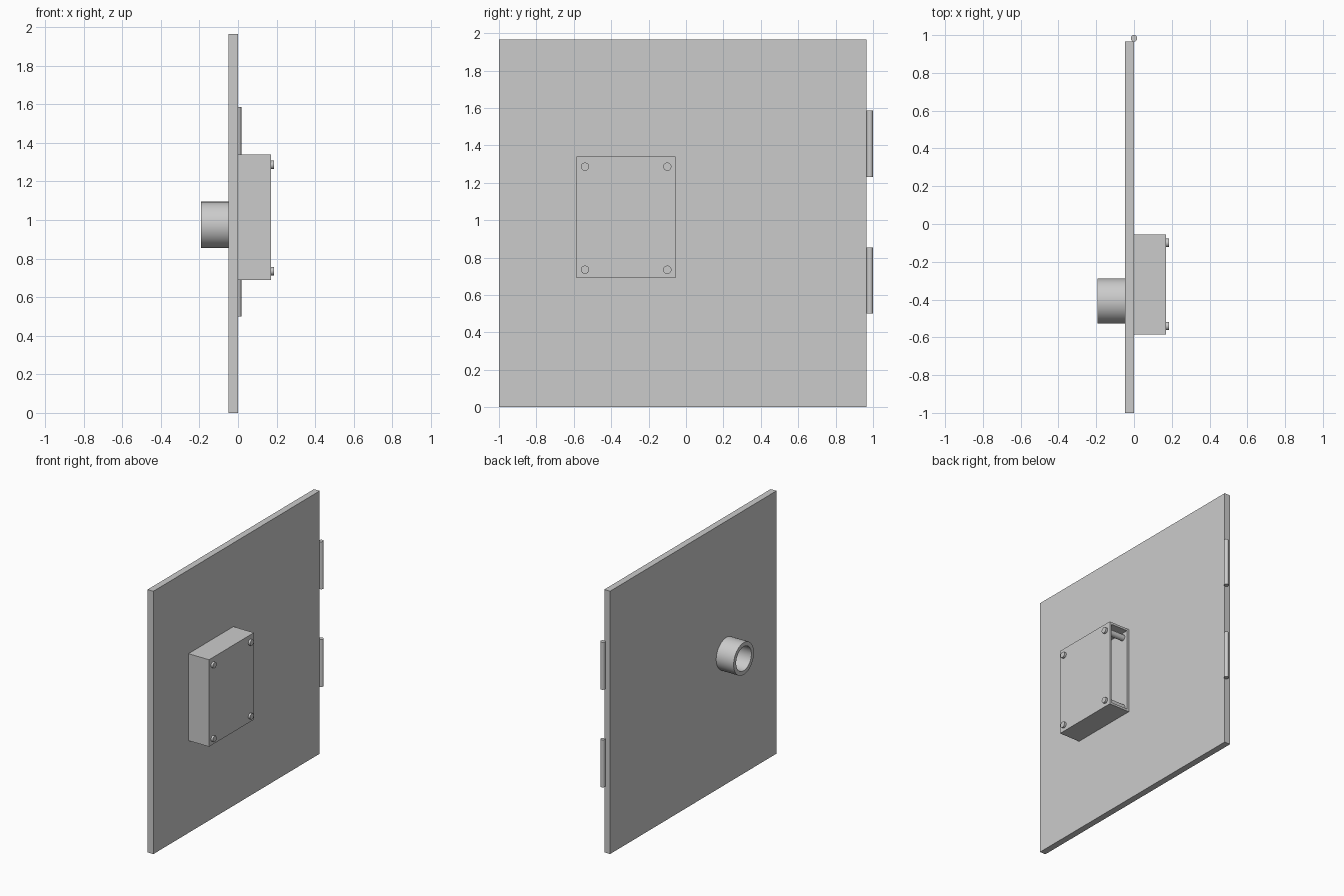
import bpy, bmesh, math
from mathutils import Matrix, Vector

if "Cube" in bpy.data.objects:
    bpy.data.objects.remove(bpy.data.objects["Cube"])


def finish(bm, name, smooth=False):
    bmesh.ops.recalc_face_normals(bm, faces=bm.faces)
    mesh = bpy.data.meshes.new(name)
    bm.to_mesh(mesh)
    bm.free()
    ob = bpy.data.objects.new(name, mesh)
    bpy.context.collection.objects.link(ob)
    if smooth:
        bpy.ops.object.select_all(action='DESELECT')
        ob.select_set(True)
        bpy.context.view_layer.objects.active = ob
        bpy.ops.object.shade_smooth_by_angle(angle=math.radians(35))
    return ob


def box_bm(lo, hi):
    lo, hi = Vector(lo), Vector(hi)
    bm = bmesh.new()
    bmesh.ops.create_cube(bm, size=1, matrix=Matrix.Translation((lo + hi) / 2)
                          @ Matrix.Diagonal((*(hi - lo), 1)))
    return bm


def rod(name, start, end, radius, segments=32):
    start, end = Vector(start), Vector(end)
    axis = end - start
    turn = Vector((0, 0, 1)).rotation_difference(axis).to_matrix().to_4x4()
    bm = bmesh.new()
    bmesh.ops.create_cone(bm, cap_ends=True, segments=segments, radius1=radius,
                          radius2=radius, depth=axis.length,
                          matrix=Matrix.Translation((start + end) / 2) @ turn)
    return finish(bm, name, True)


# Door leaf
finish(box_bm((-0.048, -1, 0), (0, 0.965, 1.965)), "door_panel")

# Hinge barrels
for name, z in (("lower_hinge", 0.5), ("upper_hinge", 1.23)):
    rod(name, (0, 0.983, z), (0, 0.983, z + 0.355), 0.017)

# Lock case, hollow and open on the side toward the hinges
y0, y1, z0, z1, depth, wall = -0.585, -0.055, 0.69, 1.34, 0.17, 0.023
bm = box_bm((0, y0, z0), (depth, y1, z1))
mouth = max(bm.faces, key=lambda f: f.calc_center_median().y)
bmesh.ops.inset_region(bm, faces=[mouth], thickness=wall)
inner = bmesh.ops.extrude_discrete_faces(bm, faces=[mouth])["faces"][0]
bmesh.ops.translate(bm, verts=inner.verts, vec=(0, y0 - y1 + wall, 0))
finish(bm, "lock_case")

# Screws running through the case
for i, y in enumerate((-0.54, -0.10)):
    for j, z in enumerate((0.735, 1.286)):
        rod(f"screw_{i}{j}", (0.01, y, z), (0.186, y, z), 0.022)

# Hollow key barrel on the outer side, lathed around x
profile = [(-0.048, 0.12), (-0.192, 0.12), (-0.192, 0.09), (-0.048, 0.09)]
bm = bmesh.new()
verts = [bm.verts.new((x, r, 0)) for x, r in profile]
edges = [bm.edges.new((verts[k], verts[(k + 1) % 4])) for k in range(4)]
bmesh.ops.spin(bm, geom=verts + edges, cent=(0, 0, 0), axis=(1, 0, 0),
               angle=math.tau, steps=48)
bmesh.ops.remove_doubles(bm, verts=bm.verts, dist=1e-4)
bmesh.ops.translate(bm, verts=bm.verts, vec=(0, -0.408, 0.975))
finish(bm, "key_barrel", True)
